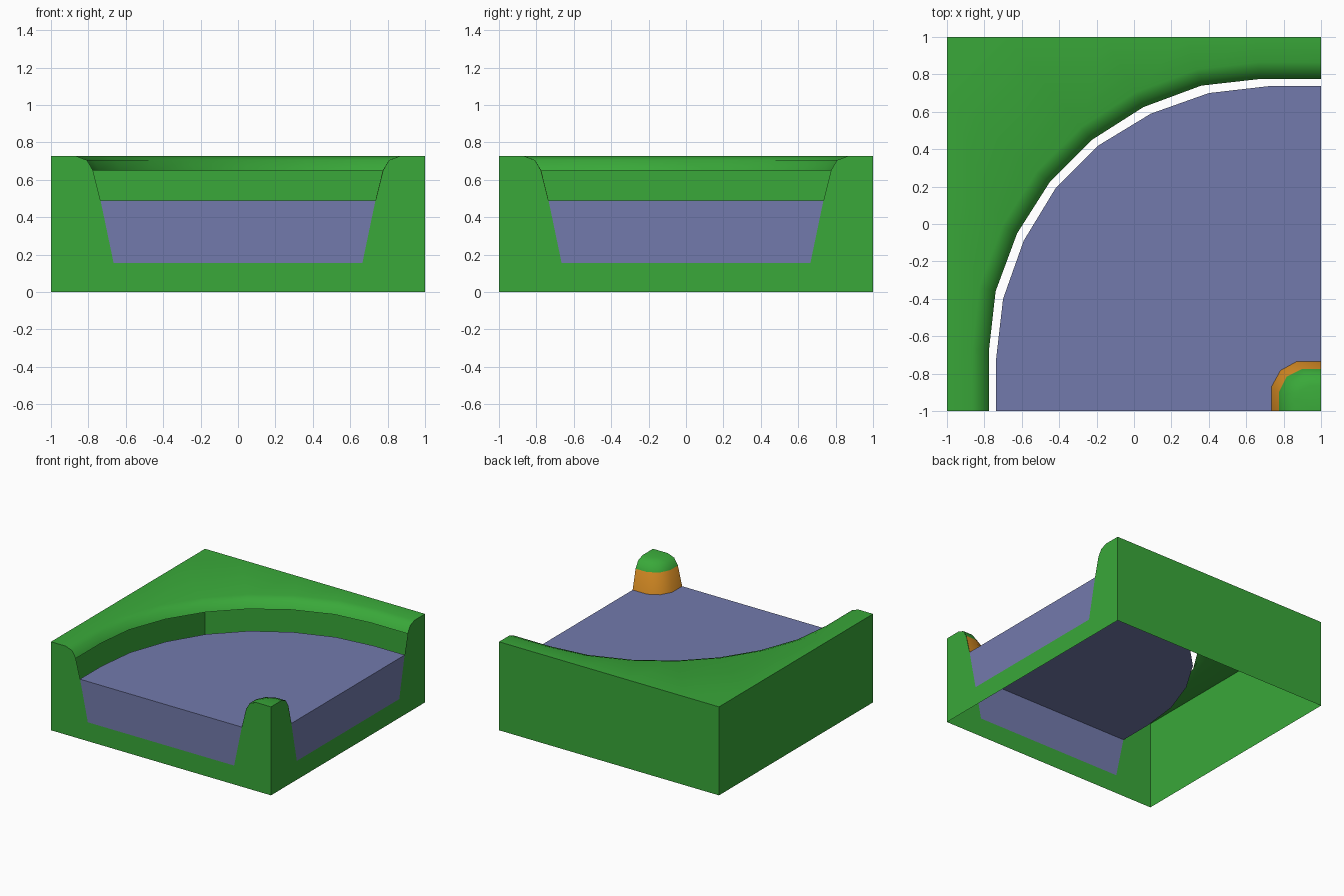
import bpy, bmesh, math
from mathutils import Vector

if "Cube" in bpy.data.objects:
    bpy.data.objects.remove(bpy.data.objects["Cube"])


def material(name, rgb):
    m = bpy.data.materials.new(name)
    m.diffuse_color = (*rgb, 1)
    m.use_nodes = True
    m.node_tree.nodes["Principled BSDF"].inputs["Base Color"].default_value = m.diffuse_color
    return m


GREEN = material("grass green", (0.041, 0.392, 0.041))
BLUE = material("water blue", (0.171, 0.195, 0.413))
DIRT = material("dirt orange", (0.70, 0.27, 0.018))
TOP = 0.727


def make(name, faces, mats, smooth=False):
    """faces: (points, facing hint, material index)"""
    bm = bmesh.new()
    for pts, hint, mi in faces:
        f = bm.faces.new([bm.verts.new(p) for p in pts])
        f.normal_update()
        if f.normal.dot(Vector(hint)) < 0:
            f.normal_flip()
        f.material_index = mi
    bmesh.ops.remove_doubles(bm, verts=bm.verts, dist=0.0005)
    me = bpy.data.meshes.new(name)
    bm.to_mesh(me)
    bm.free()
    for m in mats:
        me.materials.append(m)
    ob = bpy.data.objects.new(name, me)
    bpy.context.collection.objects.link(ob)
    if smooth:
        bpy.ops.object.select_all(action='DESELECT')
        ob.select_set(True)
        bpy.context.view_layer.objects.active = ob
        bpy.ops.object.shade_smooth_by_angle(angle=math.radians(50))


# Curves are (u, v) distances from the bend corner at x=1, y=-1
def mirrored(half):
    return half + [(v, u) for u, v in reversed(half)]


def offset(path, d):
    out = []
    for i, p in enumerate(path):
        a, b = Vector(path[max(i - 1, 0)]), Vector(path[min(i + 1, len(path) - 1)])
        t = (b - a).normalized()
        n = Vector((t.y, -t.x))
        if i == 0:
            n = Vector((1, 0))
        if i == len(path) - 1:
            n = Vector((0, 1))
        out.append((p[0] + n.x * d, p[1] + n.y * d))
    return out


def at(path, z):
    return [(1 - u, v - 1, z) for u, v in path]


def strip(a, b, mi=0):
    return [((a[i], a[i + 1], b[i + 1], b[i]), (0, 0, 1), mi)
            for i in range(len(a) - 1)]


UP = (0, 0, 1)
lip = mirrored([(1.775, 0), (1.775, 0.33), (1.74, 0.64), (1.625, 0.95), (1.45, 1.225)])
shore = mirrored([(1.737, 0), (1.737, 0.28), (1.70, 0.60), (1.59, 0.91), (1.42, 1.19)])
post_low = [(0.265, 0), (0.265, 0.13), (0.217, 0.217), (0.13, 0.265), (0, 0.265)]
post_mid = [(0.226, 0), (0.226, 0.10), (0.184, 0.184), (0.10, 0.226), (0, 0.226)]

# Outer bank: rounded lip and flat grass reaching the tile edges
r0, r1, r2 = at(lip, 0.65), at(offset(lip, 0.033), 0.705), at(offset(lip, 0.09), TOP)
edge = []
for u, v in offset(lip, 0.09):
    k = 2 / max(u, v)
    edge.append((u * k, v * k))
rim = at(edge, TOP)
bank = strip(r0, r1) + strip(r1, r2) + strip(r2, rim)
mid = len(rim) // 2
bank.append(((rim[mid - 1], (-1, 1, TOP), rim[mid]), UP, 0))

# Plain outer walls, left and back
bank.append((((-1, -1, 0), (-1, 1, 0), (-1, 1, TOP), (-1, -1, TOP)), (-1, 0, 0), 0))
bank.append((((-1, 1, 0), (1, 1, 0), (1, 1, TOP), (-1, 1, TOP)), (0, 1, 0), 0))

# Cut ends with the channel profile, front and right
half = [(0.665, 0.155), (0.735, 0.49), (0.775, 0.65), (0.807, 0.705), (0.865, TOP), (1, TOP), (1, 0)]
profile = half + [(-s, z) for s, z in reversed(half)]
bank.append(([(s, -1, z) for s, z in profile], (0, -1, 0), 0))
bank.append(([(1, s, z) for s, z in profile], (1, 0, 0), 0))
make("grass_bank", bank, [GREEN], True)

# Corner post: dirt wall with a rounded grass cap
p0, p1 = at(post_low, 0.49), at(post_mid, 0.65)
p2 = at([(u * 0.855, v * 0.855) for u, v in post_mid], 0.705)
p3 = at([(u * 0.6, v * 0.6) for u, v in post_mid], TOP)
cap = strip(p0, p1, 1) + strip(p1, p2) + strip(p2, p3)
cap.append((p3 + [(1, -1, TOP)], UP, 0))
make("corner_post", cap, [GREEN, DIRT], True)

# Water surface and its two cut ends
ends = [(-0.665, 0.155), (0.665, 0.155), (0.735, 0.49), (-0.735, 0.49)]
water = strip(at(shore, 0.49), at([(u * 0.4, v * 0.4) for u, v in shore], 0.49))
water = [(at(shore, 0.49) + p0[::-1], UP, 0),
         ([(s, -1, z) for s, z in ends], (0, -1, 0), 0),
         ([(1, s, z) for s, z in ends], (1, 0, 0), 0)]
make("water", water, [BLUE])
